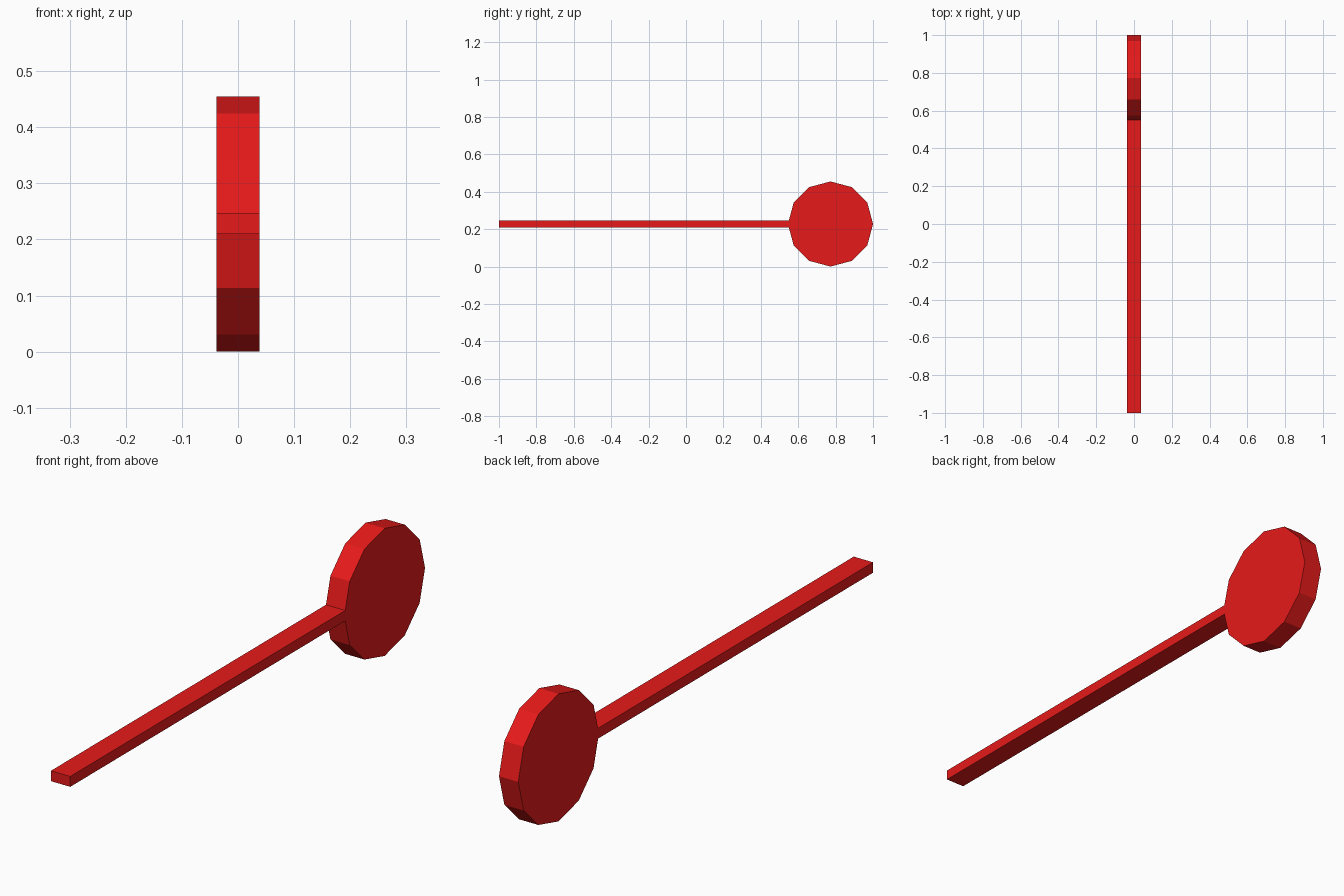
import bpy
from math import radians

if "Cube" in bpy.data.objects:
    bpy.data.objects.remove(bpy.data.objects["Cube"])

red = bpy.data.materials.new("red")
red.diffuse_color = (0.8, 0.01, 0.01, 1)
red.use_nodes = True
red.node_tree.nodes["Principled BSDF"].inputs["Base Color"].default_value = red.diffuse_color

HALF_WIDTH = 0.038
RADIUS = 0.2275


def finish(name):
    obj = bpy.context.object
    obj.name = name
    obj.data.materials.append(red)
    return obj


# Twelve-sided disc standing upright at the back, axis along x
bpy.ops.mesh.primitive_cylinder_add(
    vertices=12, radius=RADIUS, depth=2 * HALF_WIDTH,
    location=(0, 1 - RADIUS, RADIUS), rotation=(0, radians(90), 0))
finish("disc_head")

# Flat handle running forward from the rim of the disc
y_front, y_back = -1.0, 1 - 2 * RADIUS + 0.006
bpy.ops.mesh.primitive_cube_add(
    size=1, location=(0, (y_front + y_back) / 2, RADIUS + 0.001))
handle = finish("handle")
handle.scale = (2 * HALF_WIDTH, y_back - y_front, 0.037)
